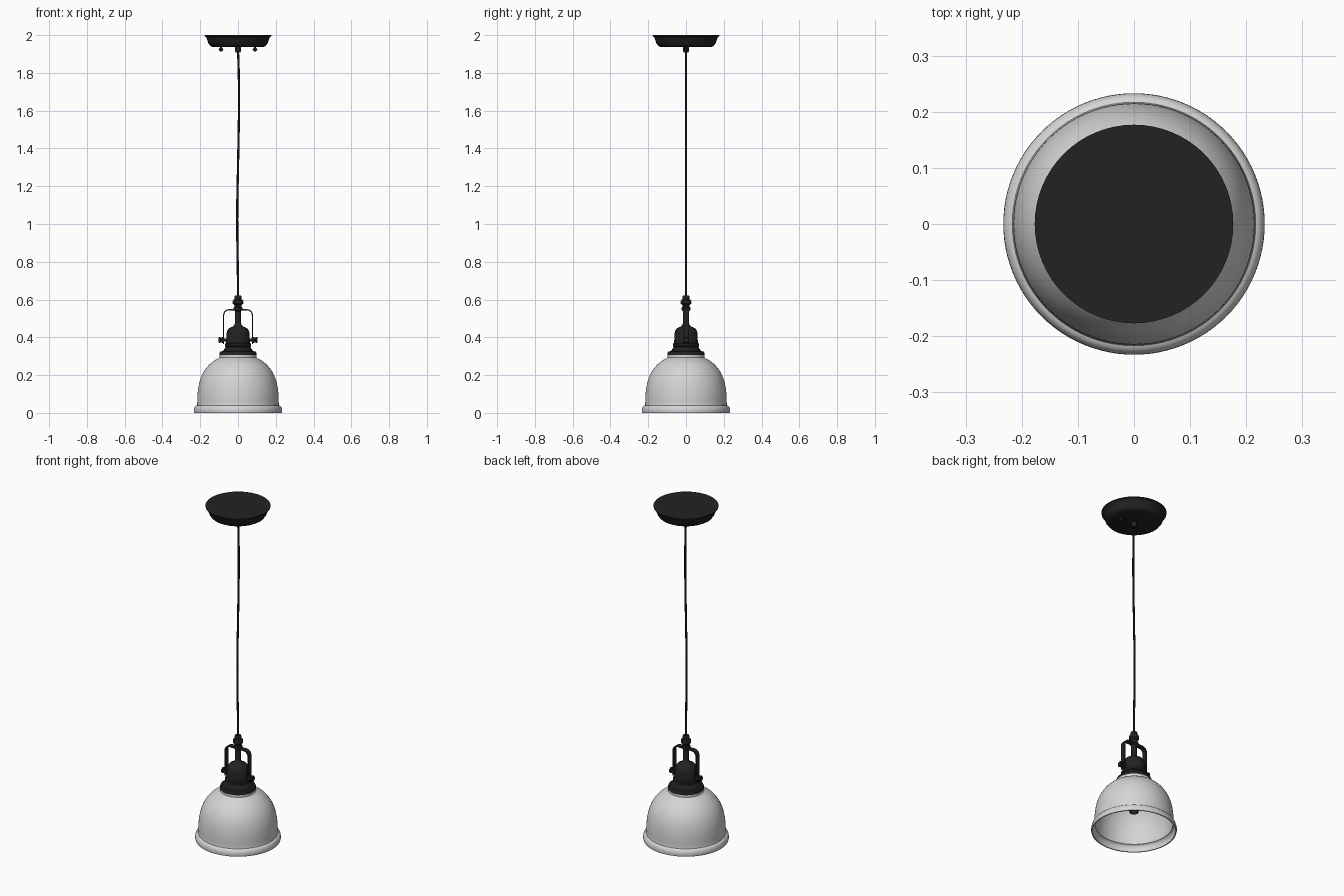
import bpy, bmesh, math
from mathutils import Vector, Matrix

if "Cube" in bpy.data.objects:
    bpy.data.objects.remove(bpy.data.objects["Cube"])

def material(name, rgb):
    m = bpy.data.materials.new(name)
    m.diffuse_color = (*rgb, 1)
    m.use_nodes = True
    m.node_tree.nodes["Principled BSDF"].inputs["Base Color"].default_value = m.diffuse_color
    return m

BLACK = material("matte black", (0.016, 0.016, 0.016))
CORD = material("cord black", (0.008, 0.008, 0.009))
WHITE = material("shade white", (0.66, 0.66, 0.66))

def finish(name, bm, mat, angle=35):
    bmesh.ops.remove_doubles(bm, verts=bm.verts, dist=1e-5)
    bmesh.ops.recalc_face_normals(bm, faces=bm.faces)
    me = bpy.data.meshes.new(name)
    bm.to_mesh(me)
    bm.free()
    ob = bpy.data.objects.new(name, me)
    bpy.context.collection.objects.link(ob)
    me.materials.append(mat)
    bpy.ops.object.select_all(action='DESELECT')
    ob.select_set(True)
    bpy.context.view_layer.objects.active = ob
    bpy.ops.object.shade_smooth_by_angle(angle=math.radians(angle))
    return ob

def lathe(name, pts, mat, segs=64, closed=False, matrix=None, angle=35):
    """Spin (radius, height) points around z, then place with matrix."""
    bm = bmesh.new()
    vs = [bm.verts.new((r, 0, z)) for r, z in pts]
    es = [bm.edges.new(p) for p in zip(vs, vs[1:])]
    if closed:
        es.append(bm.edges.new((vs[-1], vs[0])))
    bmesh.ops.spin(bm, geom=vs + es, cent=(0, 0, 0), axis=(0, 0, 1),
                   angle=2 * math.pi, steps=segs, use_merge=True)
    if matrix:
        bm.transform(matrix)
    return finish(name, bm, mat, angle)

def smooth(pts, n=4):
    """Catmull-Rom refinement of a 2D or 3D path."""
    p = [Vector(q) for q in pts]
    p = [2 * p[0] - p[1]] + p + [2 * p[-1] - p[-2]]
    out = []
    for a, b, c, d in zip(p, p[1:], p[2:], p[3:]):
        for i in range(n):
            t = i / n
            out.append(0.5 * (2 * b + (c - a) * t + (2 * a - 5 * b + 4 * c - d) * t * t
                              + (3 * b - a - 3 * c + d) * t ** 3))
    return out + [p[-2]]

# Ceiling canopy with centre gland and two cap screws
lathe("ceiling_canopy", [(0, 2.0), (0.177, 2.0), (0.176, 1.994), (0.168, 1.988),
      (0.163, 1.975), (0.156, 1.955), (0.147, 1.943), (0.138, 1.938), (0, 1.938)], BLACK)
lathe("canopy_gland", [(0, 1.94), (0.015, 1.94), (0.015, 1.915), (0.012, 1.908), (0, 1.908)], BLACK, 24)
for s, side in ((-1, "left"), (1, "right")):
    lathe("canopy_screw_" + side, [(0, 1.945), (0.005, 1.945), (0.005, 1.932), (0.011, 1.929),
          (0.012, 1.922), (0.008, 1.915), (0, 1.913)], BLACK, 20,
          matrix=Matrix.Translation((s * 0.09, 0, 0)))

# Gently swaying cord
path = smooth([(0, 0, 1.92), (0.004, 0, 1.8), (0.005, 0, 1.6), (0.001, 0, 1.35),
               (-0.004, 0, 1.1), (-0.004, 0, 0.95), (-0.001, 0, 0.75), (0, 0, 0.6)])
bm = bmesh.new()
rings = [[bm.verts.new((c.x + 0.0058 * math.cos(a * math.pi / 6),
                        0.0058 * math.sin(a * math.pi / 6), c.z)) for a in range(12)] for c in path]
for lo, hi in zip(rings, rings[1:]):
    for i in range(12):
        bm.faces.new((lo[i], lo[i - 1], hi[i - 1], hi[i]))
finish("cord", bm, CORD)

# Cord grip, stem, stepped cap and collar
lathe("cord_grip", [(0, 0.622), (0.016, 0.622), (0.018, 0.618), (0.018, 0.602), (0.026, 0.598),
      (0.028, 0.588), (0.028, 0.578), (0.02, 0.572), (0.018, 0.562), (0.024, 0.558),
      (0.024, 0.545), (0.015, 0.538), (0, 0.538)], BLACK, 32)
lathe("lamp_holder", [(0, 0.55), (0.015, 0.55), (0.015, 0.48), (0.019, 0.466), (0.03, 0.456),
      (0.046, 0.449), (0.056, 0.438), (0.06, 0.425), (0.063, 0.37), (0.07, 0.366), (0.07, 0.353),
      (0.066, 0.35), (0.072, 0.338), (0.08, 0.328), (0.094, 0.324), (0.097, 0.318),
      (0.097, 0.304), (0.092, 0.3), (0, 0.3)], BLACK, 48)

# Flat strap yoke bent over the holder
hw, top, rad, th = 0.079, 0.549, 0.032, 0.006
def arch(off):
    arc = [(hw - rad + (rad - off) * math.cos(t * math.pi / 16),
            top - rad + (rad - off) * math.sin(t * math.pi / 16)) for t in range(9)]
    half = [(hw - off, 0.365)] + arc
    return half + [(-x, z) for x, z in reversed(half)]
bm = bmesh.new()
rings = []
for (xo, zo), (xi, zi) in zip(arch(0), arch(th)):
    rings.append([bm.verts.new(c) for c in ((xo, -0.015, zo), (xo, 0.015, zo),
                                            (xi, 0.015, zi), (xi, -0.015, zi))])
for a, b in zip(rings, rings[1:]):
    for i in range(4):
        bm.faces.new((a[i - 1], a[i], b[i], b[i - 1]))
bm.faces.new(rings[0])
bm.faces.new(rings[-1])
finish("yoke", bm, BLACK)

# Thumb screws through the yoke ends
for s, side in ((-1, "left"), (1, "right")):
    m = Matrix.Translation((0, 0, 0.386)) @ Matrix.Rotation(s * math.pi / 2, 4, 'Y')
    lathe("yoke_screw_" + side, [(0, 0.05), (0.009, 0.05), (0.009, 0.079), (0.016, 0.08),
          (0.016, 0.086), (0.009, 0.088), (0.009, 0.091), (0.017, 0.093), (0.017, 0.1),
          (0.013, 0.103), (0, 0.103)], BLACK, 24, matrix=m)

# Bell shade with rolled rim, double walled
def shade_wall(o):
    dome = smooth([(0.216 - o, 0.046), (0.214 - o, 0.10), (0.207 - o, 0.15), (0.193 - o, 0.195),
                   (0.170 - o, 0.235), (0.138 - o, 0.268 - o), (0.103 - o, 0.29 - o)], 4)
    rim = [(0.231 - o, 0), (0.233 - o, 0.008), (0.2325 - o, 0.02), (0.229 - o, 0.031),
           (0.223 - o, 0.038), (0.217 - o, 0.04)]
    return rim + [tuple(p) for p in dome] + [(0.098 - o, 0.293 - o), (0.098 - o, 0.306)]
lathe("shade", shade_wall(0) + shade_wall(0.006)[::-1], WHITE, 96, closed=True)

# Bulb socket inside the shade
lathe("bulb_socket", [(0, 0.305), (0.034, 0.305), (0.034, 0.25), (0.025, 0.24), (0.025, 0.12),
      (0.02, 0.12), (0.02, 0.16), (0, 0.16)], BLACK, 32)
